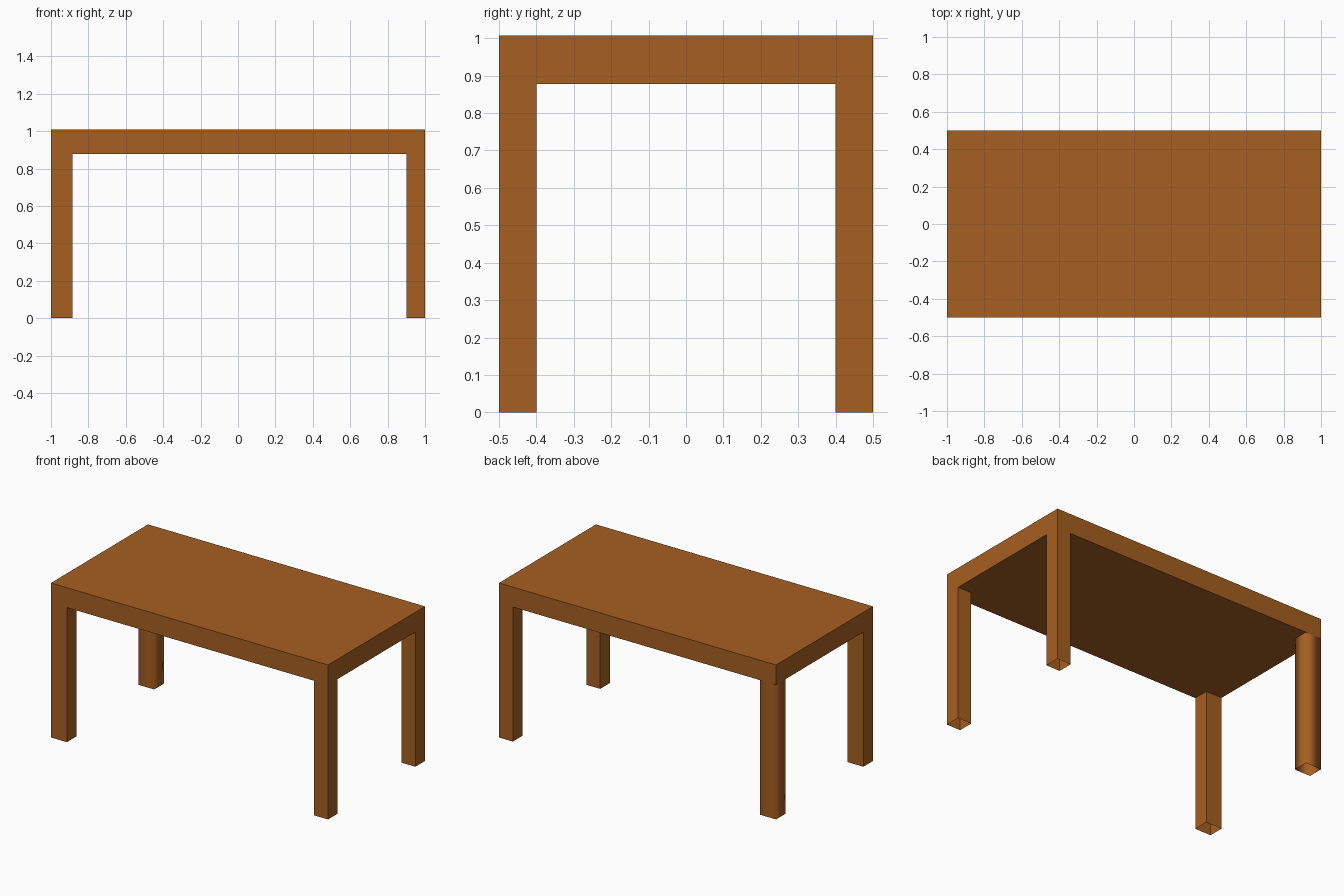
import bpy, bmesh

if "Cube" in bpy.data.objects:
    bpy.data.objects.remove(bpy.data.objects["Cube"])

wood = bpy.data.materials.new("wood")
wood.diffuse_color = (0.38, 0.115, 0.015, 1)
wood.use_nodes = True
wood.node_tree.nodes["Principled BSDF"].inputs["Base Color"].default_value = wood.diffuse_color

TOP, UNDER = 1.008, 0.878


def box(name, lo, hi, open_ends=False, smooth=False):
    """Box between two corners; open_ends leaves a tube without its caps."""
    bm = bmesh.new()
    bmesh.ops.create_cube(bm, size=1)
    for v in bm.verts:
        v.co = [a + (c + 0.5) * (b - a) for a, b, c in zip(lo, hi, v.co)]
    if open_ends:
        caps = [f for f in bm.faces if abs(f.normal.z) > 0.9]
        bmesh.ops.delete(bm, geom=caps, context='FACES_ONLY')
    for f in bm.faces:
        f.smooth = smooth
    mesh = bpy.data.meshes.new(name)
    bm.to_mesh(mesh)
    bm.free()
    mesh.materials.append(wood)
    obj = bpy.data.objects.new(name, mesh)
    bpy.context.collection.objects.link(obj)
    return obj


# Thick table top
box("table_top", (-1, -0.5, UNDER), (1, 0.5, TOP))

# Hollow legs flush with the corners; left pair slightly wider
for side, x0, x1 in (("left", -1, -0.885), ("right", 0.9, 1)):
    for end, y0, y1 in (("front", -0.5, -0.4), ("back", 0.4, 0.5)):
        # The back left leg is smooth shaded
        box(f"{end}_{side}_leg", (x0, y0, 0), (x1, y1, UNDER),
            open_ends=True, smooth=(side, end) == ("left", "back"))
